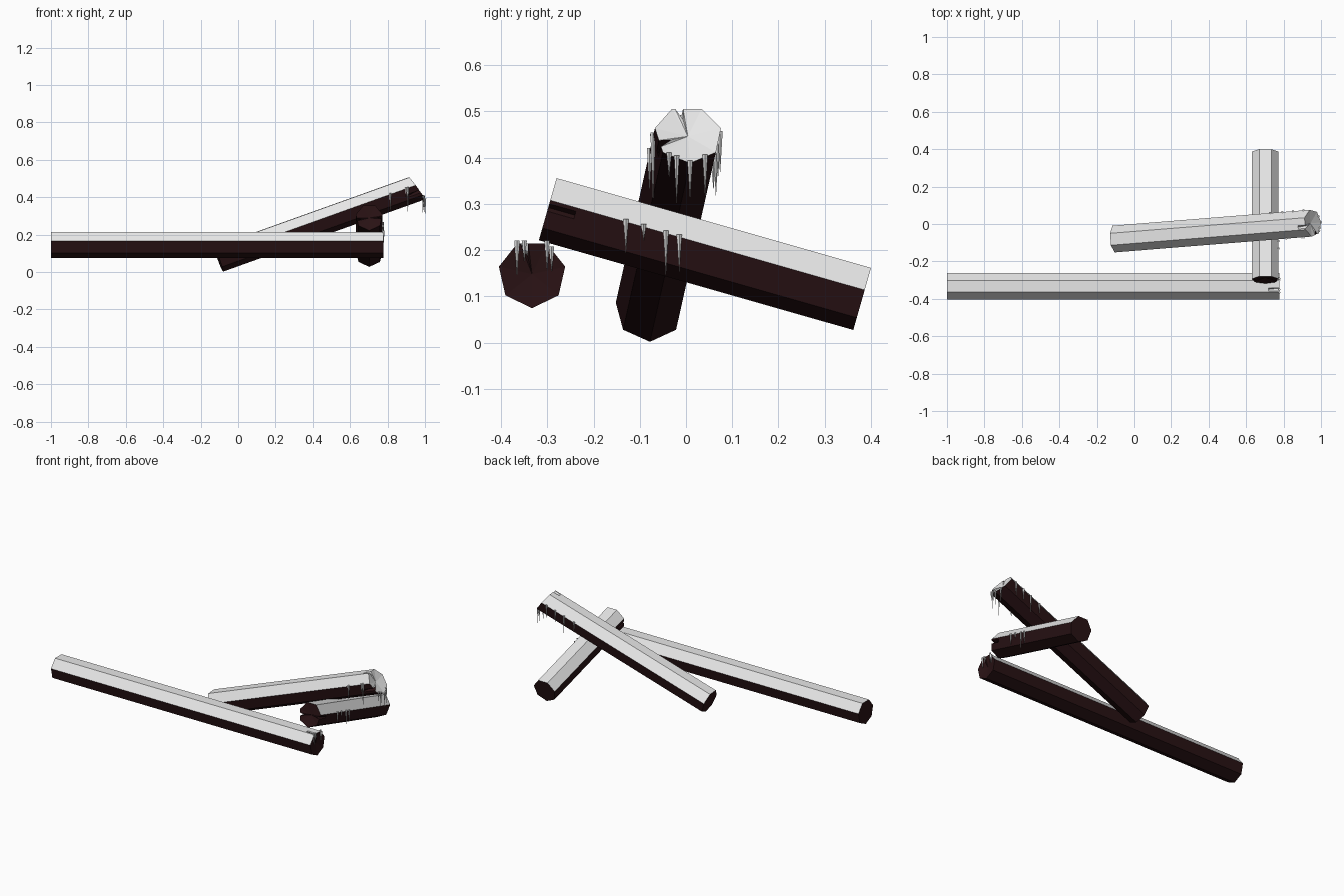
import bpy, bmesh, math
from mathutils import Vector

cube = bpy.data.objects.get("Cube")
if cube:
    bpy.data.objects.remove(cube, do_unlink=True)


def material(name, color):
    m = bpy.data.materials.new(name)
    m.use_nodes = True
    m.diffuse_color = color
    m.node_tree.nodes["Principled BSDF"].inputs["Base Color"].default_value = color
    return m


BARK = material("dark bark", (0.022, 0.006, 0.007, 1))
SNOW = material("snow", (0.8, 0.8, 0.8, 1))
SIDES, RADIUS = 7, 0.0735
STEP = 360 / SIDES


def finish(bm, name, mats):
    bmesh.ops.recalc_face_normals(bm, faces=bm.faces)
    mesh = bpy.data.meshes.new(name)
    bm.to_mesh(mesh)
    bm.free()
    for m in mats:
        mesh.materials.append(m)
    obj = bpy.data.objects.new(name, mesh)
    bpy.context.collection.objects.link(obj)


def edge_radius(angle):
    """Distance from the axis to the heptagon's edge at an angle."""
    off = (angle - 90 + STEP / 2) % STEP - STEP / 2
    return RADIUS * math.cos(math.pi / SIDES) / math.cos(math.radians(off))


class Log:
    """Seven-sided log with snow on its upper faces and a split far end."""

    def __init__(self, name, start, end, notches, slant=0.0, cap_snow=False):
        self.name, self.start, self.end = name, Vector(start), Vector(end)
        self.d = (self.end - self.start).normalized()
        self.s = Vector((0, 0, 1)).cross(self.d).normalized()
        self.n = self.d.cross(self.s)
        self.slant = slant
        angles = [(90 + STEP * (i + 0.5)) % 360 for i in range(SIDES)]
        for a in notches:
            angles += [a - 7, a, a + 7]
        angles.sort()
        bm = bmesh.new()
        length = (self.end - self.start).length
        rings = []
        for t, split in ((0, 1), (length - 0.06, 1), (length, 0.6)):
            rings.append([bm.verts.new(self.point(t, a, split if a in notches else 1,
                                                  slant if t == length else 0))
                          for a in angles])
        count = len(angles)
        for low, high in zip(rings, rings[1:]):
            for i in range(count):
                j = (i + 1) % count
                f = bm.faces.new((low[i], low[j], high[j], high[i]))
                mid = (angles[i] + angles[j]) / 2
                f.material_index = int(i < count - 1 and abs(mid - 90) < STEP * 1.5)
        bm.faces.new(rings[0])
        # Slightly hollow split end
        hub = bm.verts.new(self.end - self.d * 0.012)
        for i in range(count):
            f = bm.faces.new((rings[-1][i], rings[-1][(i + 1) % count], hub))
            f.material_index = int(cap_snow)
        finish(bm, name, (BARK, SNOW))

    def point(self, t, angle, scale=1.0, slant=0.0):
        r = edge_radius(angle) * scale
        a = math.radians(angle)
        up = r * math.sin(a)
        return (self.start + self.d * (t - slant * up)
                + self.s * r * math.cos(a) + self.n * up)

    def icicles(self, specs):
        """Each spec: distance back from the split end, angle, hanging length."""
        bm = bmesh.new()
        length = (self.end - self.start).length
        for back, angle, hang in specs:
            top = self.point(length - back, angle, 1.01, self.slant if back < 0.01 else 0)
            ring = [bm.verts.new(top + Vector((0.006 * math.cos(k * math.tau / 5),
                                               0.006 * math.sin(k * math.tau / 5), 0.006)))
                    for k in range(5)]
            tip = bm.verts.new(top - Vector((0, 0, hang)))
            bm.faces.new(ring)
            for k in range(5):
                bm.faces.new((ring[k], ring[(k + 1) % 5], tip))
        finish(bm, self.name + "_icicles", (SNOW,))


RIGHT = 90 - STEP * 1.5
LEFT = 90 + STEP * 1.5

# Long log lying along the front
long_log = Log("long_log", (-1, -0.333, 0.148), (0.778, -0.333, 0.148), (104,))
long_log.icicles([(0, 116, 0.075), (0, 104, 0.04), (0, 64, 0.06), (0, 52, 0.05)])

# Short log sloping down toward the back
short_log = Log("short_log", (0.702, 0.382, 0.098), (0.702, -0.298, 0.292), (0, 190))
short_log.icicles([(0.17, RIGHT, 0.07), (0.26, RIGHT, 0.095), (0.29, RIGHT, 0.075),
                   (0.21, RIGHT, 0.03)])

# Leaning log resting across the short one
leaning_log = Log("leaning_log", (-0.105, -0.08, 0.071), (0.955, 0.005, 0.45),
                  (104, 200), slant=0.3, cap_snow=True)
leaning_log.icicles([(0.05, LEFT, 0.15), (0.15, LEFT, 0.09), (0.06, LEFT, 0.05),
                     (0.04, RIGHT, 0.09), (0.1, RIGHT, 0.08), (0.16, RIGHT, 0.1),
                     (0.23, RIGHT, 0.06), (0, 270, 0.08), (0, 245, 0.1),
                     (0, 300, 0.09), (0, 230, 0.05)])
